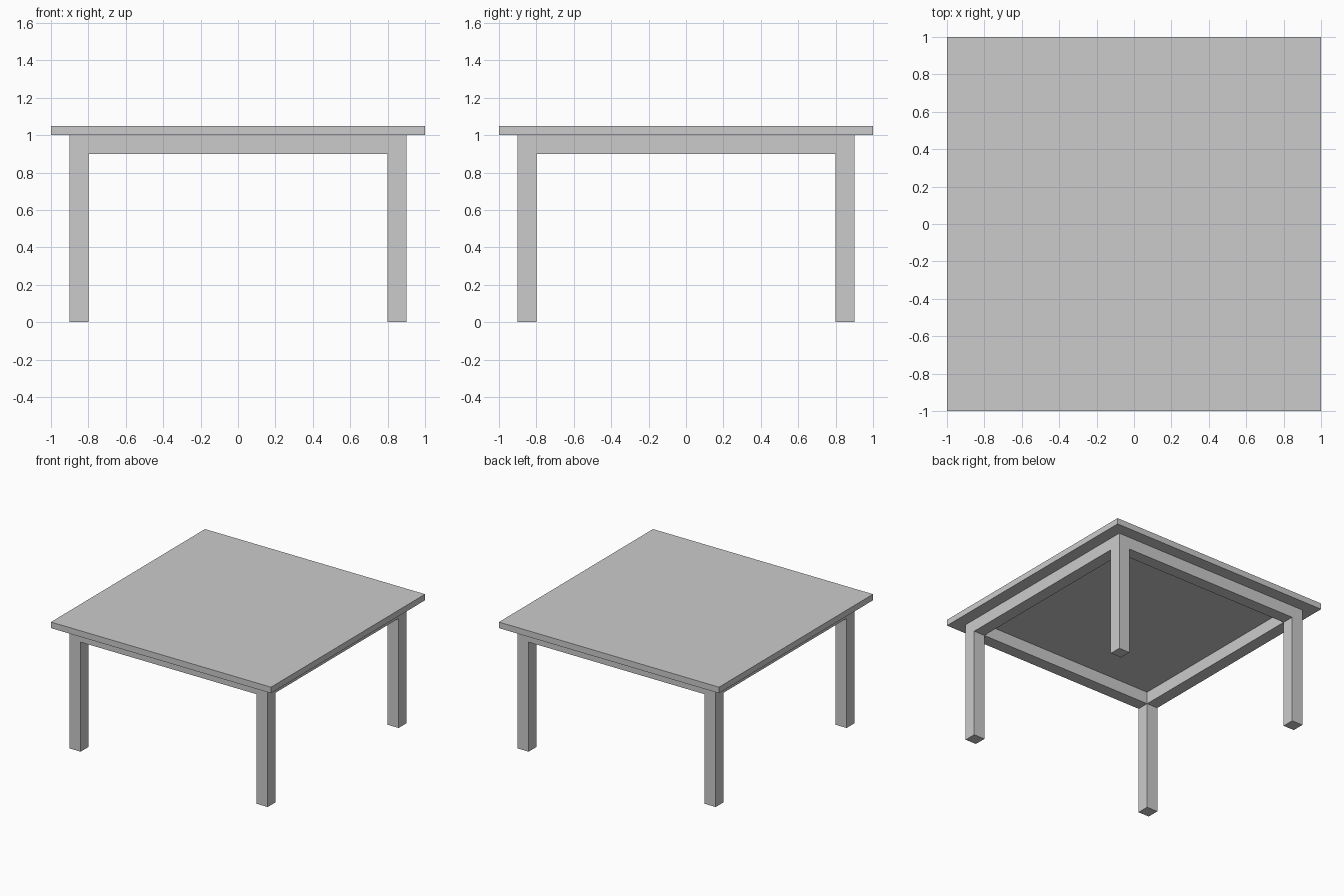
import bpy

if "Cube" in bpy.data.objects:
    bpy.data.objects.remove(bpy.data.objects["Cube"])


def box(name, x, y, z):
    """Box spanning the (min, max) ranges on each axis."""
    bpy.ops.mesh.primitive_cube_add(size=1, location=[(a + b) / 2 for a, b in (x, y, z)])
    obj = bpy.context.object
    obj.name = name
    obj.scale = [b - a for a, b in (x, y, z)]
    bpy.ops.object.transform_apply(location=False, rotation=False, scale=True)
    return obj


OUTER, INNER = 0.9, 0.8
HEIGHT, APRON_BOTTOM = 1.0, 0.9

# Table top
box("table_top", (-1, 1), (-1, 1), (HEIGHT, 1.05))

low, high = (-OUTER, -INNER), (INNER, OUTER)
span = (-INNER, INNER)
apron_z = (APRON_BOTTOM, HEIGHT)

# Square legs
for y_name, y in (("front", low), ("back", high)):
    for x_name, x in (("left", low), ("right", high)):
        box(f"{y_name}_{x_name}_leg", x, y, (0, HEIGHT))

# Apron rails, flush with the legs
box("front_rail", span, low, apron_z)
box("back_rail", span, high, apron_z)
box("left_rail", low, span, apron_z)
box("right_rail", high, span, apron_z)
